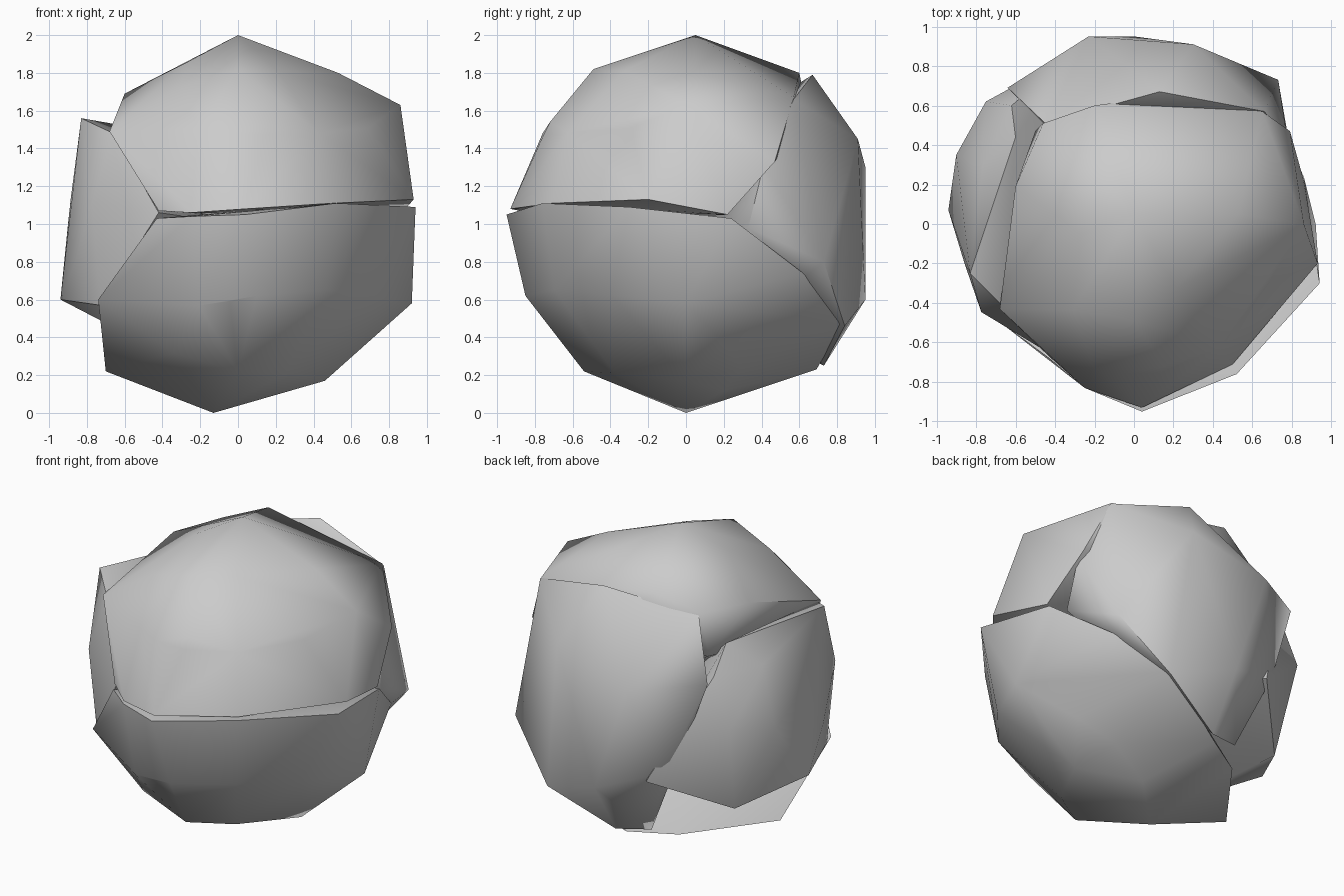
import bpy, bmesh, math
from mathutils import Vector

CORE = Vector((0, 0, 1))


def make_lobe(name, rim, extra, bulge):
    """Bulging wedge of a ball: rim corners + domed skin + flat inner walls to the core."""
    rim = [Vector(p) - CORE for p in rim]
    axis = sum((p.normalized() for p in rim), Vector()).normalized()
    pts = list(rim) + [Vector(p) - CORE for p in extra]
    pts += [(p.normalized() + axis * 0.8).normalized() * bulge for p in rim]   # domed ring
    pts += [axis * bulge, axis * 0.04]                                       # crown, inner tip
    bm = bmesh.new()
    for p in pts:
        bm.verts.new(p + CORE)
    bmesh.ops.remove_doubles(bm, verts=bm.verts, dist=0.03)
    res = bmesh.ops.convex_hull(bm, input=bm.verts)
    junk = {g for g in res["geom_interior"] + res["geom_unused"]
            if isinstance(g, bmesh.types.BMVert)}
    bmesh.ops.delete(bm, geom=list(junk), context='VERTS')
    bmesh.ops.recalc_face_normals(bm, faces=bm.faces)
    me = bpy.data.meshes.new(name)
    bm.to_mesh(me)
    bm.free()
    ob = bpy.data.objects.new(name, me)
    bpy.context.collection.objects.link(ob)
    bpy.ops.object.select_all(action='DESELECT')
    ob.select_set(True)
    bpy.context.view_layer.objects.active = ob
    bpy.ops.object.shade_smooth_by_angle(angle=math.radians(60))
    return ob


# Upper front lobe
make_lobe("upper_lobe", [
    (-0.42, -0.68, 1.07), (-0.25, -0.83, 1.06), (0.04, -0.93, 1.08), (0.5, -0.71, 1.11),
    (0.93, -0.2, 1.13), (0.86, 0.22, 1.05), (0.79, 0.47, 1.33), (0.65, 0.57, 1.67),
    (-0.2, 0.60, 1.80), (-0.46, 0.51, 1.70), (-0.60, 0.19, 1.69), (-0.68, -0.43, 1.49)],
    [(0.0, 0.05, 2.0), (0.86, 0.0, 1.63), (0.53, 0.05, 1.8), (0.0, -0.49, 1.82),
     (0.15, -0.72, 1.54), (-0.50, 0.47, 1.42), (0.1, 0.64, 1.6)], 0.90)

# Lower front lobe
make_lobe("lower_lobe", [
    (-0.43, -0.68, 1.03), (-0.25, -0.83, 1.04), (0.04, -0.95, 1.05), (0.52, -0.76, 1.11),
    (0.94, -0.3, 1.09), (0.86, 0.24, 1.03), (0.68, 0.62, 0.74), (0.41, 0.84, 0.48),
    (-0.05, 0.69, 0.23), (-0.32, 0.53, 0.22), (-0.70, 0.02, 0.22), (-0.74, -0.45, 0.60)],
    [(-0.13, 0.0, 0.0), (0.92, 0.0, 0.58), (0.46, 0.0, 0.17), (0.0, -0.54, 0.22),
     (0.1, -0.85, 0.62)], 0.91)

# Left lobe
make_lobe("left_lobe", [
    (-0.42, -0.66, 1.06), (-0.66, -0.42, 1.48), (-0.83, -0.25, 1.56), (-0.60, 0.44, 1.52),
    (-0.62, 0.60, 1.36), (-0.31, 0.86, 0.69), (-0.69, 0.48, 0.47), (-0.73, -0.42, 0.57)],
    [(-0.94, 0.07, 0.60), (-0.9, 0.35, 1.0), (-0.75, 0.62, 1.05)], 0.90)

# Back lobe
make_lobe("back_lobe", [
    (0.80, 0.33, 0.98), (0.78, 0.41, 1.31), (0.66, 0.57, 1.66), (0.13, 0.67, 1.79),
    (-0.45, 0.51, 1.69), (-0.64, 0.69, 1.35), (-0.40, 0.80, 0.75), (-0.22, 0.67, 0.28),
    (0.0, 0.73, 0.25), (0.42, 0.84, 0.46), (0.66, 0.63, 0.72)],
    [(0.3, 0.91, 1.45), (-0.23, 0.95, 1.3), (0.0, 0.95, 0.6), (0.73, 0.73, 0.80)], 0.92)
